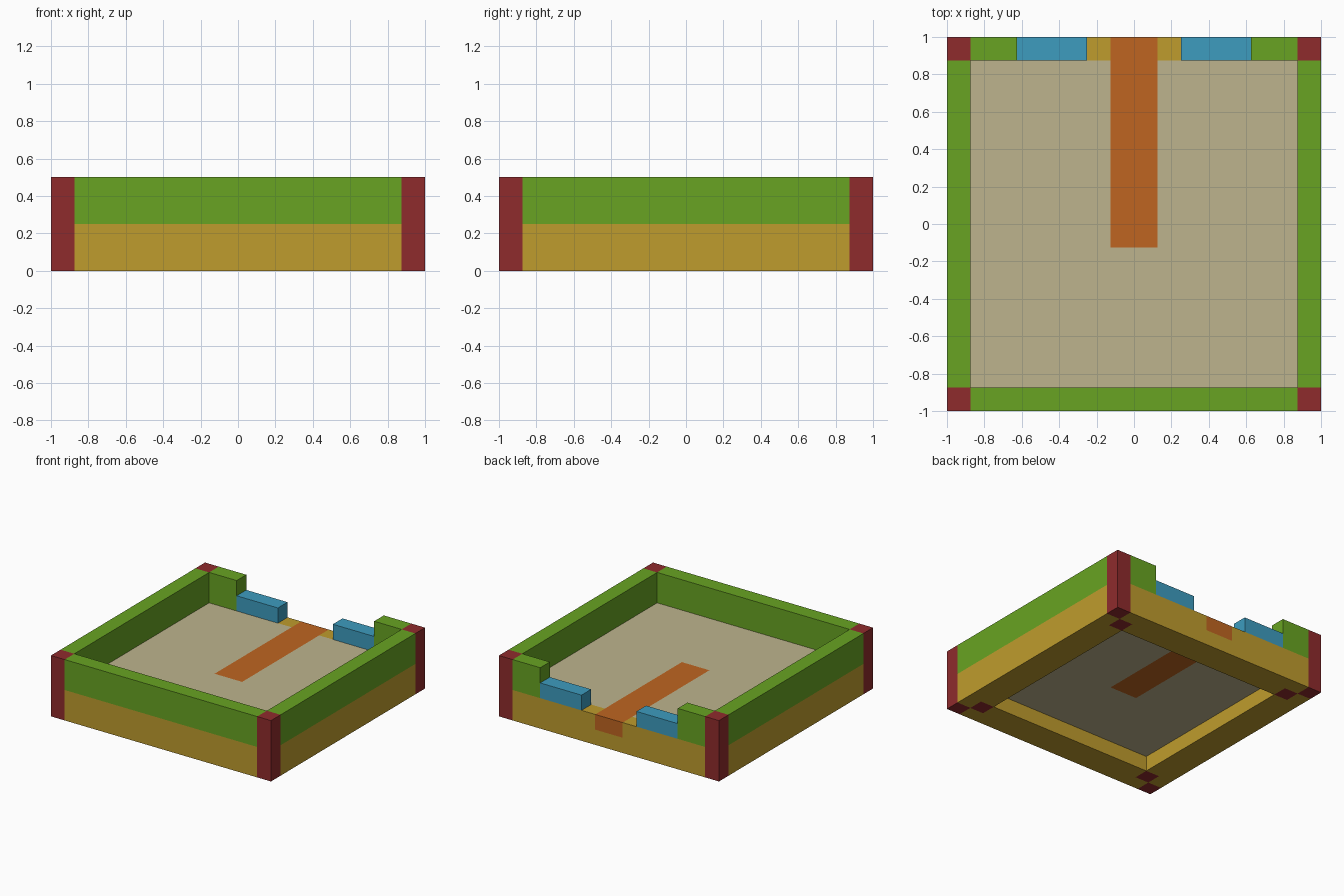
import bpy
import bmesh
from mathutils import Vector

if "Cube" in bpy.data.objects:
    bpy.data.objects.remove(bpy.data.objects["Cube"], do_unlink=True)

U = 0.125  # one block


def linear(c):
    c /= 255
    return c / 12.92 if c <= 0.04045 else ((c + 0.055) / 1.055) ** 2.4


def material(name, *rgb):
    colour = [linear(c) for c in rgb] + [1]
    mat = bpy.data.materials.new(name)
    mat.use_nodes = True
    mat.diffuse_color = colour
    mat.node_tree.nodes["Principled BSDF"].inputs["Base Color"].default_value = colour
    return mat


green = material("leaf green", 104, 164, 34)
ochre = material("ochre", 191, 156, 45)
maroon = material("maroon", 143, 43, 44)
tan = material("tan", 190, 180, 141)
orange = material("burnt orange", 191, 101, 33)
blue = material("sky blue", 61, 156, 191)


def block(name, mat, x, y, z):
    """Box spanning the given (low, high) ranges, counted in blocks."""
    low, high = (Vector(p) * U for p in zip(x, y, z))
    bm = bmesh.new()
    bmesh.ops.create_cube(bm, size=1)
    for v in bm.verts:
        v.co = (low + high) / 2 + v.co * (high - low)
    mesh = bpy.data.meshes.new(name)
    bm.to_mesh(mesh)
    bm.free()
    mesh.materials.append(mat)
    obj = bpy.data.objects.new(name, mesh)
    bpy.context.collection.objects.link(obj)


def span(side, a, b):
    """Range a..b mirrored to the given side."""
    return tuple(sorted((side * a, side * b)))


# Front wall and its inner ledge
block("front_base", ochre, (-7, 7), (-8, -7), (0, 2))
block("front_wall", green, (-7, 7), (-8, -7), (2, 4))
for side, name in ((-1, "front"), (1, "back")):
    block(name + "_ledge", ochre, (-6, 6), span(side, 6, 7), (0, 1))

# Mirrored parts
for side, name in ((1, "left"), (-1, "right")):
    block(name + "_base", ochre, span(side, 7, 8), (-7, 7), (0, 2))
    block(name + "_wall", green, span(side, 7, 8), (-7, 7), (2, 4))
    block(name + "_ledge", ochre, span(side, 6, 7), (-6, 6), (0, 1))
    block(name + "_floor", tan, span(side, 1, 7), (-7, 7), (1, 2))
    # Back side with its stepped opening
    block(name + "_back_base", ochre, span(side, 1, 7), (7, 8), (0, 2))
    block(name + "_back_wall", green, span(side, 5, 7), (7, 8), (2, 4))
    block(name + "_back_step", blue, span(side, 2, 5), (7, 8), (2, 3))
    # Corner posts and the feet diagonally inside them
    for end, place in ((-1, "front"), (1, "back")):
        block(f"{place}_{name}_post", maroon, span(side, 7, 8), span(end, 7, 8), (0, 4))
        block(f"{place}_{name}_foot", maroon, span(side, 6, 7), span(end, 6, 7), (0, 1))

# Path entering through the back
block("middle_floor", tan, (-1, 1), (-7, -1), (1, 2))
block("path", orange, (-1, 1), (-1, 8), (1, 2))
block("path_sill", ochre, (-1, 1), (7, 8), (0, 1))
